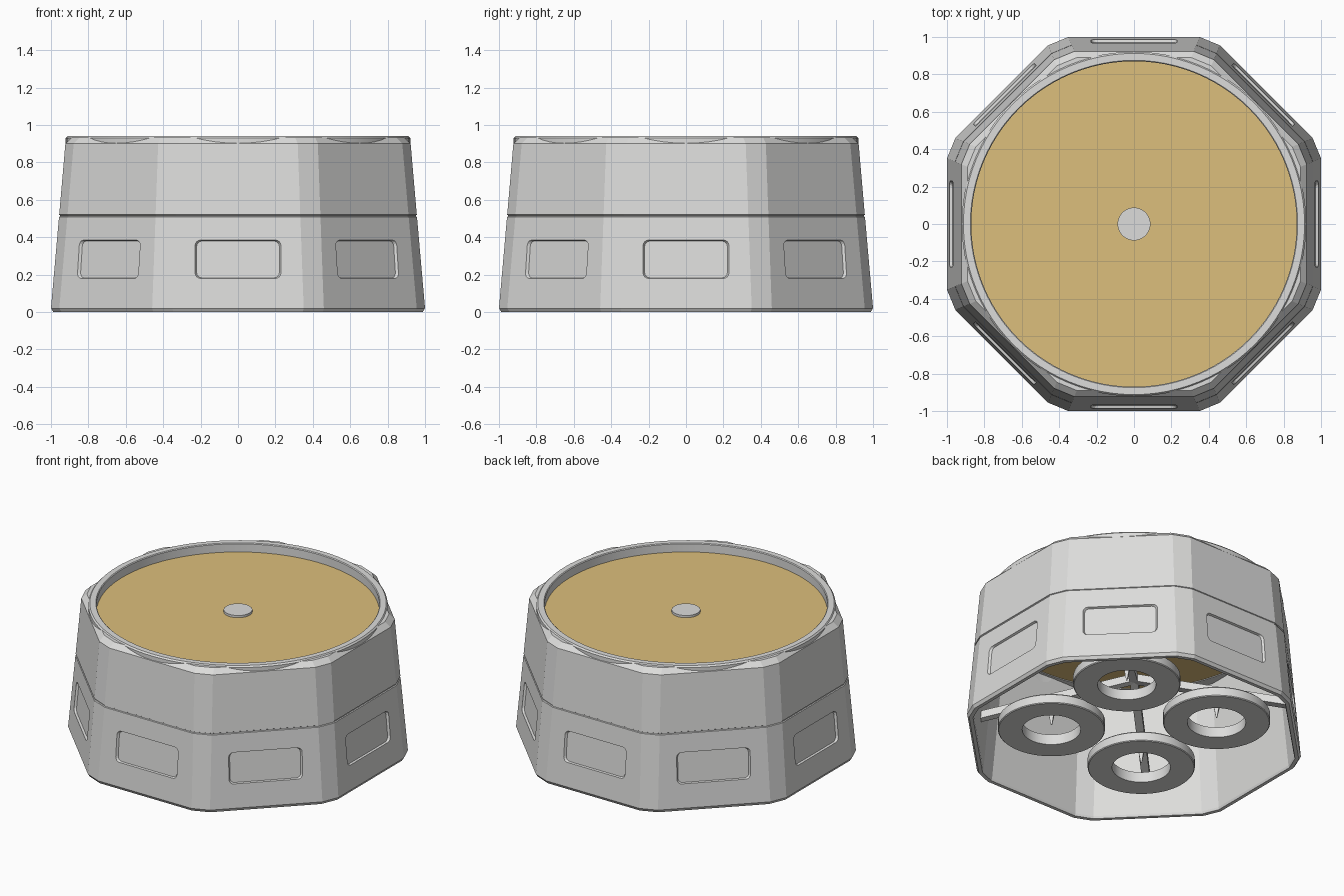
import bpy, bmesh, math
from mathutils import Vector, Matrix

old = bpy.data.objects.get("Cube")
if old:
    bpy.data.objects.remove(old, do_unlink=True)


def material(name, rgb):
    m = bpy.data.materials.new(name)
    m.use_nodes = True
    m.diffuse_color = (*rgb, 1)
    m.node_tree.nodes["Principled BSDF"].inputs["Base Color"].default_value = (*rgb, 1)
    return m


grey = material("light_grey", (0.72, 0.72, 0.71))
gold = material("sand_gold", (0.72, 0.52, 0.2))


def make(name, bm, mat, smooth=False):
    bmesh.ops.recalc_face_normals(bm, faces=bm.faces)
    me = bpy.data.meshes.new(name)
    bm.to_mesh(me)
    bm.free()
    me.materials.append(mat)
    ob = bpy.data.objects.new(name, me)
    bpy.context.collection.objects.link(ob)
    bpy.ops.object.select_all(action='DESELECT')
    ob.select_set(True)
    bpy.context.view_layer.objects.active = ob
    if smooth:
        bpy.ops.object.shade_smooth_by_angle(angle=math.radians(25))
    return ob


def loft(bm, loops, cap=True, closed=False):
    rings = [[bm.verts.new(p) for p in loop] for loop in loops]
    pairs = list(zip(rings, rings[1:])) + ([(rings[-1], rings[0])] if closed else [])
    for a, b in pairs:
        for i in range(len(a)):
            j = (i + 1) % len(a)
            bm.faces.new((a[i], a[j], b[j], b[i]))
    if cap and not closed:
        bm.faces.new(rings[0])
        bm.faces.new(rings[-1])


def circle(r, z, n=96):
    return [Vector((r * math.cos(math.tau * i / n), r * math.sin(math.tau * i / n), z))
            for i in range(n)]


def octagon(apothem, z):
    # octagon with chamfered corners
    pts = []
    for k in range(8):
        turn = Matrix.Rotation(k * math.pi / 4, 3, 'Z')
        half = apothem * math.tan(math.pi / 8) - 0.063
        pts += [turn @ Vector((apothem, s * half, z)) for s in (-1, 1)]
    return pts


def lathe(name, profile, mat, closed=False, n=96):
    bm = bmesh.new()
    loft(bm, [circle(r, z, n) for r, z in profile], closed=closed)
    return make(name, bm, mat, True)


def cut(target, cutter):
    mod = target.modifiers.new("cut", 'BOOLEAN')
    mod.operation, mod.solver, mod.object = 'DIFFERENCE', 'EXACT', cutter
    bpy.ops.object.select_all(action='DESELECT')
    target.select_set(True)
    bpy.context.view_layer.objects.active = target
    bpy.ops.object.modifier_apply(modifier=mod.name)
    bpy.data.objects.remove(cutter, do_unlink=True)


# Hollow tapered housing with a seam groove and bevelled top
bm = bmesh.new()
loft(bm, [octagon(a, z) for a, z in (
    (0.885, 0.85), (0.96, 0.015), (0.965, 0), (0.988, 0), (1, 0.02),
    (0.957, 0.508), (0.951, 0.511), (0.951, 0.517), (0.956, 0.52),
    (0.923, 0.9), (0.89, 0.933))])
housing = make("housing", bm, grey)
cut(housing, lathe("opening_cutter", [(0.89, 0.8), (0.89, 1)], grey))

# Rounded recessed panels, one per side
bm = bmesh.new()
panel = []
for k in range(4):
    sx, sy = ((1, 1), (-1, 1), (-1, -1), (1, -1))[k]
    for i in range(5):
        a = (k + i / 4) * math.pi / 2
        panel.append((sx * 0.2 + 0.03 * math.cos(a), sy * 0.073 + 0.03 * math.sin(a)))
for k in range(8):
    place = (Matrix.Rotation(k * math.pi / 4, 4, 'Z') @ Matrix.Translation((0.977, 0, 0.282))
             @ Matrix.Rotation(-math.radians(5), 4, 'Y'))
    loft(bm, [[place @ Vector((d, u * s, v * s)) for u, v in panel]
              for d, s in ((-0.014, 0.96), (0, 1), (0.03, 1))])
cut(housing, make("panel_cutter", bm, grey))

# Top rim, plate and centre button
lathe("top_rim", [(0.87, 0.85), (0.921, 0.85), (0.921, 0.93), (0.912, 0.94), (0.875, 0.94),
                  (0.87, 0.935)], grey, closed=True)
lathe("top_plate", [(0.872, 0.855), (0.872, 0.88)], gold)
lathe("centre_button", [(0.088, 0.875), (0.088, 0.895)], grey, n=48)

# Four foot rings, each with a sloping strut and a pointed pin
for k in range(4):
    side = ("back_left", "back_right", "front_right", "front_left")[k]
    out = Matrix.Rotation(math.pi / 4 + k * math.pi / 2, 3, 'Z') @ Vector((1, 0, 0))
    ring = lathe("foot_ring_" + side, [(0.18, 0.085), (0.325, 0.085), (0.33, 0.09),
                                       (0.33, 0.145), (0.32, 0.155), (0.18, 0.155)],
                 grey, closed=True, n=48)
    ring.location = out * 0.51

    start, end = Vector((0, 0, 0.42)), out * 0.955 + Vector((0, 0, 0.2))
    bm = bmesh.new()
    bmesh.ops.create_cube(bm, size=1)
    bm.transform(Matrix.Translation((start + end) / 2)
                 @ (end - start).to_track_quat('Z', 'X').to_matrix().to_4x4()
                 @ Matrix.Diagonal((0.05, 0.05, (end - start).length, 1)))
    make("strut_" + side, bm, grey)

    bm = bmesh.new()
    bmesh.ops.create_cone(bm, cap_ends=True, segments=4, radius1=0.005, radius2=0.05, depth=0.18)
    bm.transform(Matrix.Translation(out * 0.51 + Vector((0, 0, 0.21))))
    make("pin_" + side, bm, grey)
